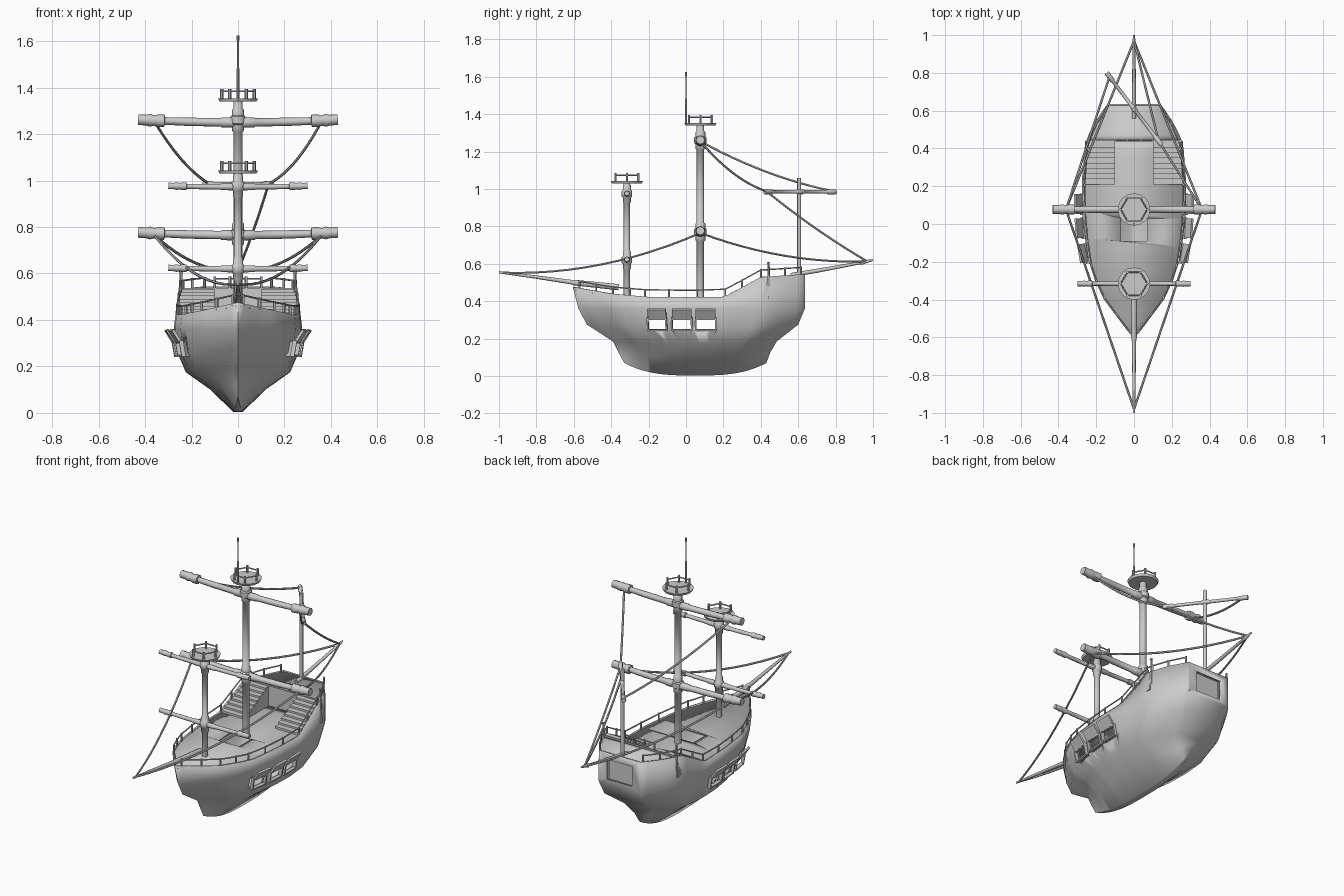
import bpy, bmesh, math
from mathutils import Vector, Matrix

if "Cube" in bpy.data.objects:
    bpy.data.objects.remove(bpy.data.objects["Cube"])


def interp(table, v):
    if v <= table[0][0]:
        return table[0][1]
    for (a, p), (b, q) in zip(table, table[1:]):
        if v <= b:
            return p + (q - p) * (v - a) / (b - a)
    return table[-1][1]


def finish(name, bm, angle=35):
    me = bpy.data.meshes.new(name)
    bm.to_mesh(me)
    bm.free()
    ob = bpy.data.objects.new(name, me)
    bpy.context.collection.objects.link(ob)
    activate(ob)
    bpy.ops.object.shade_smooth_by_angle(angle=math.radians(angle))
    return ob


def activate(ob):
    bpy.ops.object.select_all(action='DESELECT')
    ob.select_set(True)
    bpy.context.view_layer.objects.active = ob


def add_box(bm, lo, hi, rot=None):
    lo, hi = Vector(lo), Vector(hi)
    m = Matrix.Translation((lo + hi) / 2) @ (rot or Matrix()) @ Matrix.Diagonal((*(hi - lo), 1))
    bmesh.ops.create_cube(bm, size=1, matrix=m)


def tubes(name, paths, r, cyclic=False, res=1):
    # one round-section curve object; points are (x, y, z) or (x, y, z, radius factor)
    cu = bpy.data.curves.new(name, 'CURVE')
    cu.dimensions = '3D'
    cu.bevel_depth, cu.bevel_resolution, cu.use_fill_caps = r, res, True
    for path in paths:
        sp = cu.splines.new('POLY')
        sp.points.add(len(path) - 1)
        sp.use_cyclic_u = cyclic
        for p, co in zip(sp.points, path):
            p.co = (*co[:3], 1)
            p.radius = co[3] if len(co) > 3 else 1
    ob = bpy.data.objects.new(name, cu)
    bpy.context.collection.objects.link(ob)
    activate(ob)
    bpy.ops.object.convert(target='MESH')
    bpy.ops.object.shade_smooth_by_angle(angle=math.radians(50))
    return ob


def rope(a, b, sag, n=12):
    a, b = Vector(a), Vector(b)
    return [a.lerp(b, i / n) - Vector((0, 0, sag * 4 * (i / n) * (1 - i / n))) for i in range(n + 1)]


# Hull lines: sheer height along y, plan fullness along length
SHEER = [(-.605, .475), (-.4, .44), (-.2, .423), (.2, .422), (.3, .475), (.4, .53), (.635, .545)]
PLAN = [(0, 0), (.04, .16), (.085, .31), (.165, .59), (.25, .77), (.33, .89), (.49, .98), (.65, 1), (.8, .95)]
# bow y, stern y, end z, mid z, half width, stern half width
LEVELS = [(-.33, .43, .07, .003, .02, .01), (-.36, .45, .125, .10, .12, .03),
          (-.39, .485, .185, .175, .225, .07), (-.53, .60, .275, .26, .262, .125),
          (-.575, .635, .36, .36, .277, .14), (-.605, .635, 0, 0, .27, .138)]


def fullness(s, end):
    if s <= .8:
        return interp(PLAN, s)
    return .95 + (end - .95) * ((s - .8) / .2) ** 1.5


def top_width(y):
    return .27 * fullness((y + .605) / 1.24, .138 / .27)


def hull_point(i, s):
    yb, ys, ze, zm, w, sw = LEVELS[i]
    y = yb + (ys - yb) * s
    z = interp(SHEER, y) if i == 5 else zm + (ze - zm) * abs(2 * s - 1) ** 3
    return Vector((w * fullness(s, sw / w), y, z))


bm = bmesh.new()
rings = []
for k in range(37):
    right = [hull_point(i, k / 36) for i in range(6)]
    left = [Vector((-p.x, p.y, p.z)) for p in reversed(right)]
    rings.append([bm.verts.new(p) for p in left + right])
for a, b in zip(rings, rings[1:]):
    for j in range(11):
        bm.faces.new((a[j], a[j + 1], b[j + 1], b[j]))
end = rings[-1]
for j in range(5):
    bm.faces.new((end[j], end[j + 1], end[10 - j], end[11 - j]))
bmesh.ops.remove_doubles(bm, verts=bm.verts, dist=.0005)
bmesh.ops.recalc_face_normals(bm, faces=bm.faces)
hull = finish("hull", bm, 50)

# Main deck and raised stern deck
bm = bmesh.new()
for y0, y1, n in ((-.59, .44, 20), (.44, .632, 6)):
    rows = []
    for k in range(n + 1):
        y = y0 + (y1 - y0) * k / n
        w = top_width(y) - .004
        z = interp(SHEER, min(y, .2)) - .006 if y0 < 0 else interp(SHEER, y) - .004
        rows.append([bm.verts.new((x, y, z)) for x in (-w, w)])
    for a, b in zip(rows, rows[1:]):
        bm.faces.new((a[0], a[1], b[1], b[0]))
deck = finish("decks", bm)

# Openings: gun ports, stern window, deck hatch
PORTS = [(-.205, -.105, .25, .17), (-.075, .03, .268, .06), (.052, .158, .274, 0)]
bm = bmesh.new()
for y0, y1, x, yaw in PORTS:
    add_box(bm, (-.4, y0, .245), (.4, y1, .308))
add_box(bm, (-.085, .56, .385), (.085, .7, .505))
add_box(bm, (-.07, -.09, .38), (.07, .03, .48))
cutter = finish("opening_cutter", bm)
cutter.hide_render = True
for ob, thick in ((hull, .008), (deck, .008)):
    activate(ob)
    m = ob.modifiers.new("shell", 'SOLIDIFY')
    m.thickness, m.offset = thick, -1
    bpy.ops.object.modifier_apply(modifier="shell")
    m = ob.modifiers.new("cut", 'BOOLEAN')
    m.object, m.operation, m.solver = cutter, 'DIFFERENCE', 'EXACT'
    bpy.ops.object.modifier_apply(modifier="cut")
bpy.data.objects.remove(cutter)

# Stern window panel and the wall between the decks
bm = bmesh.new()
add_box(bm, (-.09, .60, .375), (.09, .607, .515))
finish("stern_window", bm)
bm = bmesh.new()
add_box(bm, (-.25, .436, .41), (.25, .445, .537))
finish("deck_wall", bm)

# Gun port frames and raised lids
frames, lids = bmesh.new(), bmesh.new()
for side in (1, -1):
    for y0, y1, x, yaw in PORTS:
        turn = Matrix.Rotation(-side * yaw, 4, 'Z')
        c = (y0 + y1) / 2
        h = (y1 - y0) / 2
        lean = turn @ Matrix.Rotation(side * .17, 4, 'Y')
        base = Matrix.Translation((side * (x - .002), c, .277)) @ lean
        for lo, hi in (((-.009, -h, -.035), (.009, h, -.027)), ((-.009, -h, .027), (.009, h, .035)),
                       ((-.009, -h - .004, -.035), (.009, -h + .004, .035)),
                       ((-.009, h - .004, -.035), (.009, h + .004, .035))):
            lo, hi = Vector(lo), Vector(hi)
            bmesh.ops.create_cube(frames, size=1, matrix=base @ Matrix.Translation((lo + hi) / 2)
                                  @ Matrix.Diagonal((*(hi - lo), 1)))
        tilt = turn @ Matrix.Rotation(side * math.radians(33), 4, 'Y')
        add_box(lids, (side * (x + .021) - .006, c - h, .297), (side * (x + .021) + .006, c + h, .362), tilt)
finish("gun_port_frames", frames)
finish("gun_port_lids", lids)

# Stairs on both sides of the well
bm = bmesh.new()
for side in (1, -1):
    for i in range(8):
        y = .215 + i * .028
        z = .432 + i * .0145
        w = top_width(y) - .01
        xs = sorted((side * .1, side * w))
        add_box(bm, (xs[0], y, .412), (xs[1], .44, z - .005))
        add_box(bm, (xs[0], y - .006, z - .005), (xs[1], y + .028, z))
finish("stairs", bm)

# Railings along the sides and the edge of the stern deck
RAIL_Y = [-.57, -.48, -.39, -.3, -.22, -.09, .06, .21, .3, .4, .44, .53, .615]
rails, posts = [], []
for side in (1, -1):
    pts = [(side * (top_width(y) - .008), y, interp(SHEER, y)) for y in RAIL_Y]
    rails.append([(x, y, z + .037) for x, y, z in pts])
    posts += [[(x, y, z - .01), (x, y, z + .042)] for x, y, z in pts]
    posts.append([(side * .245, .44, .53), (side * .245, .44, .60), (side * .245, .44, .61, 1.6)])
rails.append([(-.1, .444, .578), (.1, .444, .578)])
posts += [[(x, .444, .53), (x, .444, .586)] for x in (-.1, -.035, .035, .1)]
tubes("rails", rails, .004)
tubes("rail_posts", posts, .006)

# Masts with collars at the yards
def mast(name, y, z0, z1, r, collars):
    pts = [(0, y, z0)]
    for c in collars:
        pts += [(0, y, c + d, f) for d, f in ((-.05, 1), (-.045, 1.3), (-.02, 1.3), (-.015, 1.65), (.015, 1.65),
                                              (.02, 1.3), (.045, 1.3), (.05, 1))]
    tubes(name, [pts + [(0, y, z1)]], r, res=2)


mast("main_mast", .077, .41, 1.35, .02, (.77, 1.26))
mast("fore_mast", -.316, .42, 1.04, .017, (.62, .975))
mast("mizzen_mast", .605, .53, 1.06, .011, ())
tubes("flag_pole", [[(0, 0, 1.345, 1), (0, 0, 1.48, 1), (0, 0, 1.485, .7), (0, 0, 1.60, .7), (0, 0, 1.605, 1),
                     (0, 0, 1.625, 1)]], .006)

# Yards with thick banded ends
def yard(name, y, z, half, r, cuff, f, sag):
    right = [(.03, 1.25), (.07, 1.2), (.075, 1), (half * .5, 1), (half - cuff, .9), (half - cuff + .002, f),
             (half - cuff * .75, f), (half - cuff * .6, f * .82), (half - cuff * .45, f * 1.02),
             (half - cuff * .3, f * .85), (half, f * .85)]
    pts = [(x, y, z + sag * (x / half) ** 2, k) for x, k in right]
    tubes(name, [[(-p[0], *p[1:]) for p in reversed(pts)] + pts], r, res=2)


for i, z in enumerate((.765, 1.25)):
    yard(f"main_yard_{i}", .077, z, .43, .018, .115, 1.5, .012)
for i, z in enumerate((.62, .973)):
    yard(f"fore_yard_{i}", -.316, z, .30, .012, .08, 1.35, .004)
gaff = [(-1, 1.2), (-.78, 1.2), (-.76, .85), (-.1, .9), (-.08, 1.2), (.08, 1.2), (.1, .9), (.76, .85), (.78, 1.2), (1, 1.2)]
tubes("gaff", [[(.145 * t, .61 - .19 * t, .985, f) for t, f in gaff]], .011, res=2)

# Bowsprit and stern boom
tubes("bowsprit", [[(0, -1, .555, .4), (0, -.85, .536, .55), (0, -.61, .502, .8), (0, -.6, .5, 1), (0, -.36, .475, 1.1)]],
      .015, res=2)
tubes("stern_boom", [[(0, .56, .54, 1), (0, .7, .563, 1), (0, .93, .605, .7), (0, .94, .607, 1.1), (0, 1, .62, .4)]],
      .011, res=2)

# Lookout platforms
for label, y, z in (("main", .077, 1.34), ("fore", -.316, 1.03)):
    bm = bmesh.new()
    bmesh.ops.create_cone(bm, cap_ends=True, segments=16, radius1=.08, radius2=.086, depth=.014,
                          matrix=Matrix.Translation((0, y, z + .007)))
    finish(label + "_lookout", bm)
    ring = [(.07 * math.cos(a), y + .07 * math.sin(a)) for a in (math.pi * k / 3 for k in range(6))]
    tubes(label + "_lookout_rail", [[(*p, z + .044) for p in ring]], .004, cyclic=True)
    tubes(label + "_lookout_posts", [[(*p, z + .01), (*p, z + .055)] for p in ring], .007)

# Rigging ropes
ropes = []
for s in (1, -1):
    ropes.append(rope((s * .36, .077, .765), (0, -.98, .553), .062))
    ropes.append(rope((s * .36, .077, .765), (0, .97, .613), .045))
ropes.append(rope((-.36, .077, 1.255), (-.13, .78, .99), .03))
ropes.append(rope((.36, .077, 1.255), (.13, .44, .985), .04))
ropes.append(rope((.13, .44, .98), (0, .97, .613), .015))
tubes("ropes", ropes, .006)
